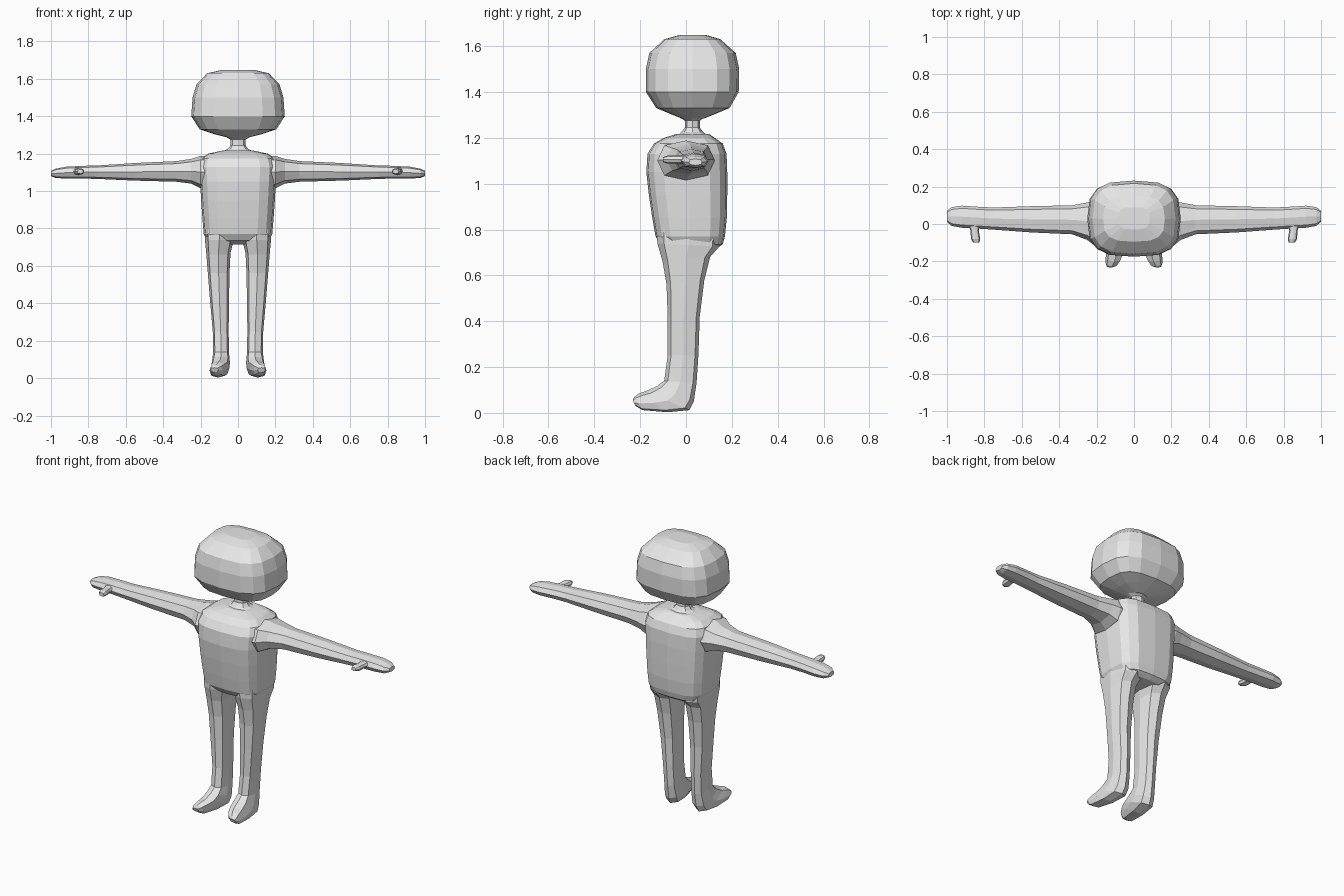
import bpy, bmesh, math
from mathutils import Vector

clay = bpy.data.materials.new("light_grey")
clay.diffuse_color = (0.8, 0.8, 0.8, 1)


def loft(name, rings, sides, power):
    """Skin a row of rounded-box rings; each ring is (centre, u, v)."""
    bm = bmesh.new()
    loops = []
    for c, u, v in rings:
        loop = []
        for i in range(sides):
            a = 2 * math.pi * i / sides
            p, q = (math.copysign(abs(t) ** (2 / power), t) if abs(t) > 1e-6 else 0
                    for t in (math.cos(a), math.sin(a)))
            loop.append(bm.verts.new(Vector(c) + Vector(u) * p + Vector(v) * q))
        loops.append(loop)
    for a, b in zip(loops, loops[1:]):
        for i in range(sides):
            j = (i + 1) % sides
            bm.faces.new((a[i], a[j], b[j], b[i]))
    bm.faces.new(loops[0])
    bm.faces.new(loops[-1])
    bmesh.ops.recalc_face_normals(bm, faces=bm.faces)
    mesh = bpy.data.meshes.new(name)
    bm.to_mesh(mesh)
    bm.free()
    mesh.materials.append(clay)
    obj = bpy.data.objects.new(name, mesh)
    bpy.context.collection.objects.link(obj)


def flat(z, hx, y0, y1):
    """Horizontal ring centred on x = 0."""
    return (0, (y0 + y1) / 2, z), (hx, 0, 0), (0, (y1 - y0) / 2, 0)


# head: z, half width, front y, back y
loft("head", [flat(*r) for r in (
    (1.285, .05, -.02, .08), (1.305, .13, -.07, .13), (1.33, .205, -.13, .19),
    (1.40, .25, -.175, .23), (1.50, .243, -.175, .232), (1.57, .222, -.16, .217),
    (1.63, .165, -.095, .15), (1.648, .085, -.03, .09))], 16, 3)

# neck
loft("neck", [flat(*r) for r in (
    (1.20, .11, -.05, .11), (1.225, .055, -.02, .075), (1.245, .04, -.005, .06),
    (1.275, .04, -.005, .06), (1.295, .075, -.04, .09))], 8, 2.3)

# torso
loft("torso", [flat(*r) for r in (
    (.715, .12, -.05, .13), (.735, .165, -.11, .16), (.77, .183, -.133, .17),
    (.85, .19, -.147, .178), (.95, .197, -.162, .18), (1.05, .203, -.173, .18),
    (1.13, .207, -.168, .177), (1.175, .195, -.14, .16), (1.20, .16, -.095, .125),
    (1.217, .08, -.04, .10))], 16, 3.4)

# (x, front y, back y, low z, high z)
ARM = ((.12, -.12, .12, 1.02, 1.185), (.2, -.125, .125, 1.015, 1.188),
       (.25, -.085, .115, 1.04, 1.172), (.33, -.055, .10, 1.05, 1.16),
       (.55, -.045, .095, 1.056, 1.15), (.75, -.03, .088, 1.065, 1.137),
       (.83, -.025, .092, 1.067, 1.135), (.92, -.02, .098, 1.067, 1.13),
       (.975, -.01, .09, 1.07, 1.12), (1.0, .012, .07, 1.08, 1.108))
# (y, x, half width, half height)
THUMB = ((.01, .855, .035, .02), (-.035, .852, .022, .017),
         (-.08, .847, .025, .018), (-.1, .843, .016, .011))
# (inner x, outer x, front y, front z, back y, back z)
LEG = ((.02, .178, -.128, .80, .15, .80), (.024, .176, -.125, .74, .145, .725),
       (.04, .170, -.102, .66, .105, .68), (.045, .162, -.085, .56, .08, .58),
       (.048, .150, -.08, .42, .06, .42), (.05, .135, -.08, .25, .054, .25),
       (.048, .133, -.095, .14, .046, .13), (.043, .140, -.13, .115, .034, .05),
       (.046, .146, -.175, .095, .015, .012), (.062, .150, -.205, .085, -.08, .003),
       (.083, .152, -.225, .07, -.19, .012), (.105, .146, -.232, .056, -.222, .032))

for side, s in (("right", 1), ("left", -1)):
    loft(side + "_arm", [
        ((s * x, (y0 + y1) / 2, (z0 + z1) / 2), (0, (y1 - y0) / 2, 0),
         (0, 0, (z1 - z0) / 2)) for x, y0, y1, z0, z1 in ARM], 8, 2.5)
    loft(side + "_thumb", [
        ((s * x, y, 1.105), (hx, 0, 0), (0, 0, hz)) for y, x, hx, hz in THUMB], 8, 2.3)
    # leg bends forward into the foot
    loft(side + "_leg_and_foot", [
        ((s * (a + b) / 2, (yf + yb) / 2, (zf + zb) / 2), (s * (b - a) / 2, 0, 0),
         (0, (yb - yf) / 2, (zb - zf) / 2)) for a, b, yf, zf, yb, zb in LEG], 8, 2.8)
